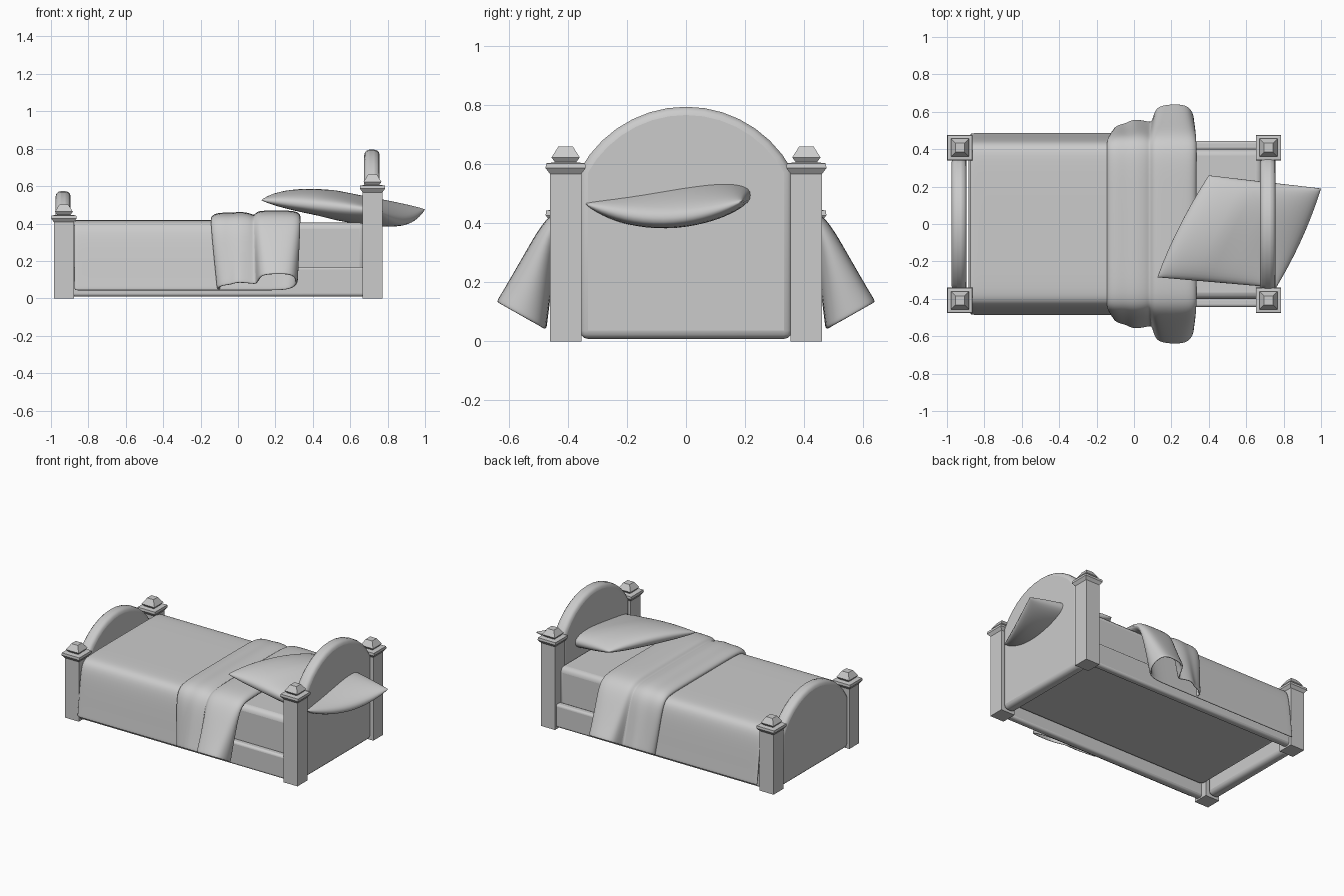
import bpy, bmesh, math
from mathutils import Vector

if "Cube" in bpy.data.objects:
    bpy.data.objects.remove(bpy.data.objects["Cube"])


def make(name, verts, faces, smooth=None):
    me = bpy.data.meshes.new(name)
    me.from_pydata(verts, [], faces)
    bm = bmesh.new()
    bm.from_mesh(me)
    bmesh.ops.remove_doubles(bm, verts=bm.verts, dist=.0001)
    bmesh.ops.recalc_face_normals(bm, faces=bm.faces)
    bm.to_mesh(me)
    bm.free()
    ob = bpy.data.objects.new(name, me)
    bpy.context.collection.objects.link(ob)
    if smooth:
        bpy.ops.object.select_all(action='DESELECT')
        ob.select_set(True)
        bpy.context.view_layer.objects.active = ob
        bpy.ops.object.shade_smooth_by_angle(angle=math.radians(smooth))
    return ob


def bevel(ob, width, segs=3, angle=50):
    m = ob.modifiers.new("bevel", 'BEVEL')
    m.width, m.segments = width, segs
    m.limit_method, m.angle_limit = 'ANGLE', math.radians(angle)


def prism(name, outline, x0, x1, bev):
    """Extrude a y-z outline from x0 to x1 with rounded edges."""
    n = len(outline)
    verts = [(x, y, z) for x in (x0, x1) for y, z in outline]
    faces = [list(range(n)), list(range(n, 2 * n))]
    faces += [(i, (i + 1) % n, n + (i + 1) % n, n + i) for i in range(n)]
    ob = make(name, verts, faces, 40)
    bevel(ob, bev)
    return ob


def block(name, x0, x1, y0, y1, z0, z1, bev):
    return prism(name, [(y0, z0), (y1, z0), (y1, z1), (y0, z1)], x0, x1, bev)


def post(name, cx, cy, top):
    """Square post with a stepped, tapering cap."""
    prof = [(.053, 0), (.053, top), (.068, top + .02), (.066, top + .036),
            (.036, top + .04), (.048, top + .056), (.024, top + .094)]
    verts = [(cx + sx * r, cy + sy * r, z) for r, z in prof
             for sx, sy in ((-1, -1), (1, -1), (1, 1), (-1, 1))]
    faces = [(0, 1, 2, 3), tuple(range(len(verts) - 4, len(verts)))]
    for k in range(len(prof) - 1):
        faces += [(4*k + i, 4*k + (i+1) % 4, 4*k + 4 + (i+1) % 4, 4*k + 4 + i) for i in range(4)]
    make(name, verts, faces)


def arched_board(name, x0, x1, half, shoulder, top):
    rise = top - shoulder
    rad = (half**2 + rise**2) / (2 * rise)
    a = math.asin(half / rad)
    pts = [(-half, .008), (half, .008)]
    for i in range(15):
        t = a - 2 * a * i / 14
        pts.append((rad * math.sin(t), top - rad + rad * math.cos(t)))
    prism(name, pts, x0, x1, .028)


# Frame: posts, boards and side rails
for side, s in (("front", -1), ("back", 1)):
    post("head_post_" + side, .719, .408 * s, .567)
    post("foot_post_" + side, -.931, .408 * s, .407)
    y0, y1 = sorted((s * .395, s * .445))
    block("side_rail_" + side, -.9, .69, y0, y1, .01, .168, .015)
arched_board("headboard", .675, .757, .36, .58, .795)
arched_board("footboard", -.975, -.895, .36, .36, .573)

# Mattress
block("mattress", -.885, .685, -.4, .4, .085, .405, .035)

# Blanket: one draped sheet whose head end doubles back into two thick folds.
# Section points: x, lift on top of the bed, spread at the hem
section = [(-.875, 0, 0), (-.85, 0, 0), (-.5, 0, 0), (-.1, 0, 0), (.1, 0, 0), (.25, 0, 0),
           (.31, .006, .03), (.335, .025, .09), (.315, .045, .155), (.27, .05, .183),
           (.15, .05, .178), (.105, .047, .155), (.087, .022, .07),
           (.065, .036, .070), (.01, .044, .092), (-.04, .036, .062), (-.095, .04, .055),
           (-.135, .028, .035), (-.142, .012, .015), (-.125, .004, .006)]
# Drape points (one half): y, z, outward y, outward z, hem fraction
drape = [(0, .413, 0, 1, 0), (.2, .413, 0, 1, 0), (.35, .412, .1, 1, 0),
         (.41, .404, .5, .8, .0), (.438, .365, .85, .5, .04), (.455, .25, .87, .49, .36),
         (.47, .12, .87, .49, .76), (.478, .06, .87, .49, .95), (.48, .042, .87, .49, 1)]
path = [(-y, z, -ny, nz, f) for y, z, ny, nz, f in drape[:0:-1]] + drape
verts = []
for x, lift, spread in section:
    for y, z, ny, nz, f in path:
        d = lift * (1 - f) + spread * f
        pull = (.205 - x) * .12 if x > .06 else (-.03 - x) * .3
        xx = x + pull * f if lift else x
        verts.append((xx, y + ny * d, z + nz * d))
n = len(path)
faces = [(i*n + j, i*n + j + 1, i*n + n + j + 1, i*n + n + j)
         for i in range(len(section) - 1) for j in range(n - 1)]
blanket = make("blanket", verts, faces, 80)
sol = blanket.modifiers.new("thickness", 'SOLIDIFY')
sol.thickness, sol.offset = .014, 0
sub = blanket.modifiers.new("smooth", 'SUBSURF')
sub.levels = sub.render_levels = 2

# Pillow: skewed cushion, pushed through the headboard
A, B, C, D = (Vector(p) for p in ((.125, -.285, .525), (.40, .26, .525),
                                  (1.0, .19, .475), (.76, -.34, .465)))
N = 24
verts, faces = [], []
for sgn in (1, -1):
    base = len(verts)
    for i in range(N + 1):
        for j in range(N + 1):
            u, v = math.sin(math.pi * (i / N - .5)), math.sin(math.pi * (j / N - .5))
            # ends bow outwards between the corners
            a, b = (u * (1 + .06 * (1 - v*v)) + 1) / 2, (v + 1) / 2
            p = A.lerp(D, a).lerp(B.lerp(C, a), b)
            puff = max(0, (1 - u*u) * (1 - v*v)) ** .42
            sag = (1 - v*v) * (.075 * max(0, a - .35) - .03 * max(0, .5 - a))
            verts.append((p.x, p.y, p.z + sgn * .073 * puff - sag))
    for i in range(N):
        for j in range(N):
            k = base + i * (N + 1) + j
            faces.append((k, k + 1, k + N + 2, k + N + 1))
make("pillow", verts, faces, 60)
